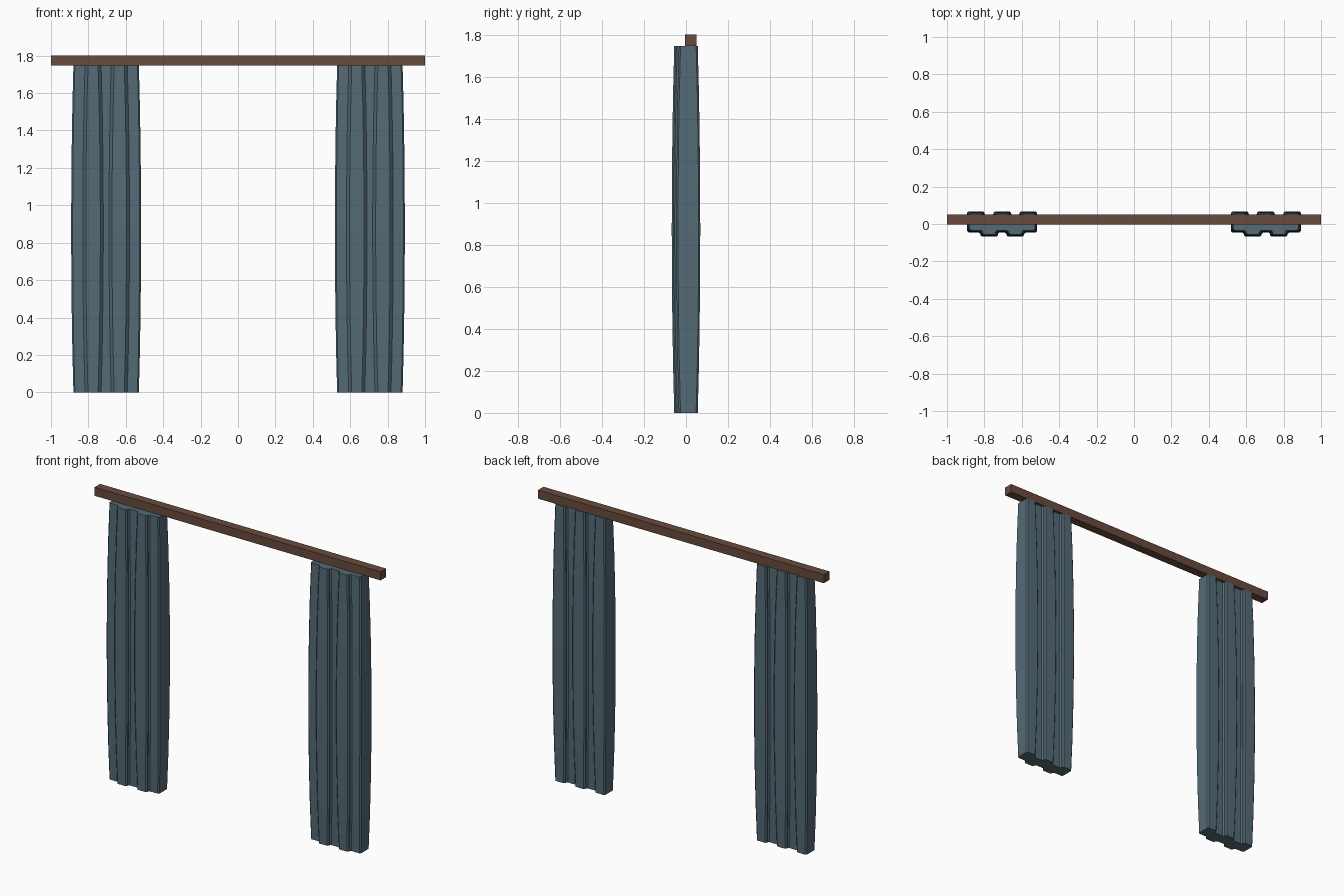
import bpy
import bmesh
import math
from mathutils import Vector

cube = bpy.data.objects.get("Cube")
if cube:
    bpy.data.objects.remove(cube, do_unlink=True)


def make_material(name, color):
    mat = bpy.data.materials.new(name)
    mat.use_nodes = True
    mat.diffuse_color = color
    mat.node_tree.nodes["Principled BSDF"].inputs["Base Color"].default_value = color
    return mat


teal = make_material("teal fabric", (0.09, 0.145, 0.18, 1))
brown = make_material("brown wood", (0.14, 0.07, 0.045, 1))

STRIP = 0.07        # width of one pleat
PLEATS = 5
HEIGHT = 1.748
CHAMFER = 0.008


def side_profile(bumps, low, high, swell):
    """Stepped line from -x to +x; pleats in bumps stand out further."""
    half = STRIP * PLEATS / 2
    pts = []
    for i in range(PLEATS):
        out = i in bumps
        grow = swell if out else -swell
        x0 = i * STRIP - half - (swell if i == 0 else grow)
        x1 = (i + 1) * STRIP - half + (swell if i == PLEATS - 1 else grow)
        y = (high if out else low) + swell
        pts += [Vector((x0, y)), Vector((x1, y))]
    return pts


def section(swell):
    """Closed pleated outline, swollen outwards, with chamfered corners."""
    front = [Vector((p.x, -p.y)) for p in side_profile((1, 3), 0.034, 0.056, swell)]
    back = side_profile((0, 2, 4), 0.034, 0.056, swell)
    pts = front + back[::-1]
    ring = []
    for i, p in enumerate(pts):
        for q in (pts[i - 1], pts[(i + 1) % len(pts)]):
            ring.append(p + (q - p).normalized() * CHAMFER)
    return ring


def curtain(name, x):
    bm = bmesh.new()
    levels = 8
    rings = []
    for k in range(levels + 1):
        t = k / levels
        swell = 0.012 * math.sin(math.pi * t) ** 0.8 if 0 < k < levels else 0
        rings.append([bm.verts.new((p.x, p.y, t * HEIGHT)) for p in section(swell)])
    n = len(rings[0])
    for lower, upper in zip(rings, rings[1:]):
        for i in range(n):
            j = (i + 1) % n
            bm.faces.new((lower[i], lower[j], upper[j], upper[i]))
    bm.faces.new(rings[0][::-1])
    bm.faces.new(rings[-1])
    bmesh.ops.recalc_face_normals(bm, faces=bm.faces)
    mesh = bpy.data.meshes.new(name)
    bm.to_mesh(mesh)
    bm.free()
    mesh.materials.append(teal)
    obj = bpy.data.objects.new(name, mesh)
    obj.location.x = x
    bpy.context.collection.objects.link(obj)


# Pleated curtains
curtain("left_curtain", 0.705)
curtain("right_curtain", -0.705)

# Wooden rail
bpy.ops.mesh.primitive_cube_add(size=1, location=(0, 0.0235, 1.775))
rail = bpy.context.object
rail.name = "curtain_rail"
rail.scale = (2, 0.055, 0.054)
rail.data.materials.append(brown)
